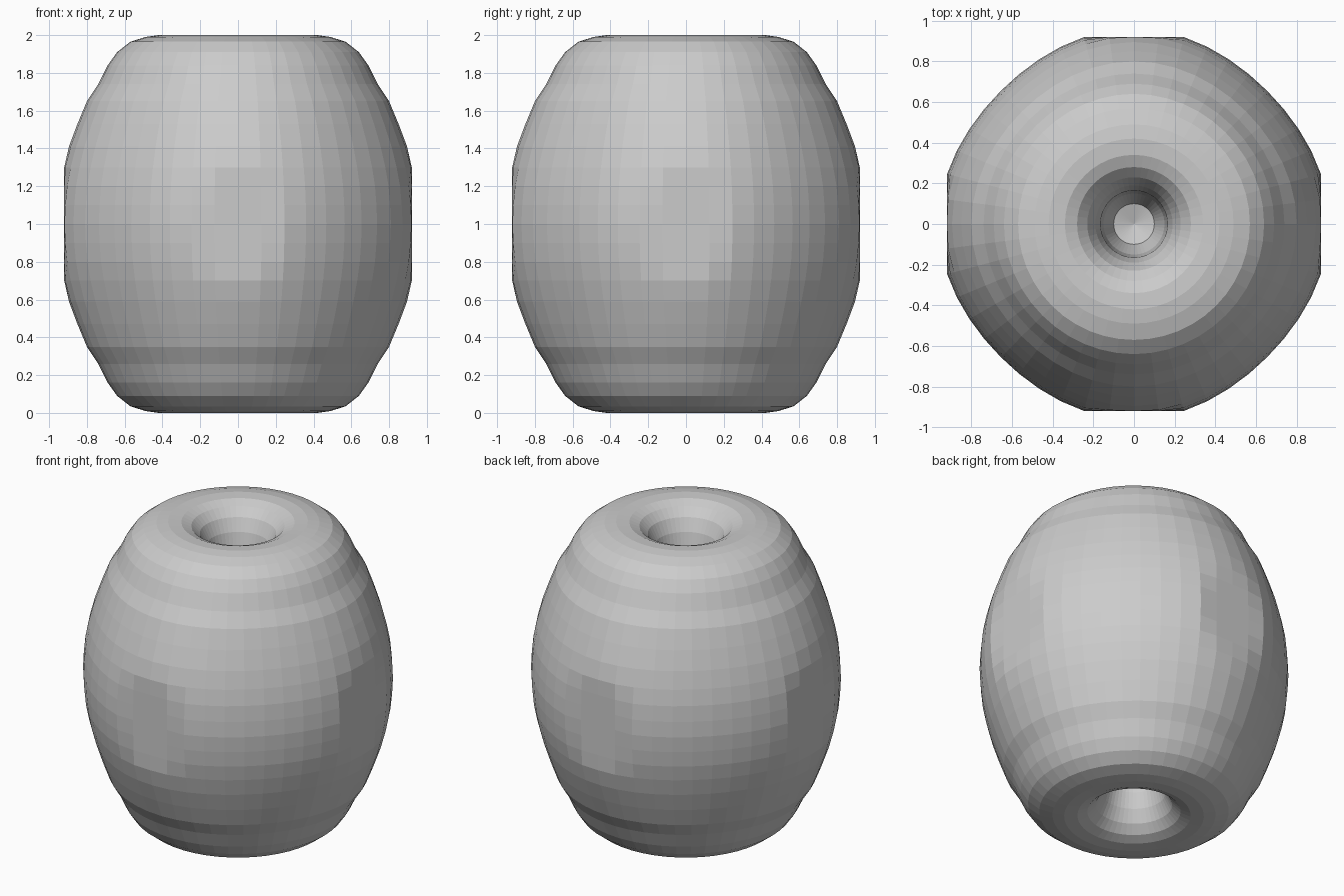
import bpy, bmesh, math

cube = bpy.data.objects.get("Cube")
if cube:
    bpy.data.objects.remove(cube, do_unlink=True)

SEGMENTS = 48
FLAT = 0.92  # distance of the four flattened sides from the axis

# Upper half of the bead outline (radius, height above the middle), outer wall to pit
OUTLINE = [(0.96, 0), (0.955, 0.1), (0.945, 0.2), (0.925, 0.3), (0.895, 0.41), (0.85, 0.53),
           (0.8, 0.65), (0.74, 0.74), (0.69, 0.84), (0.64, 0.91), (0.57, 0.965),
           (0.49, 0.99), (0.42, 1), (0.34, 0.995), (0.28, 0.97), (0.23, 0.92),
           (0.19, 0.84), (0.165, 0.74), (0.16, 0.6), (0.15, 0.45), (0.10, 0.3)]
PIT_FLOOR = 0.27


def ring_point(radius, height, angle):
    """Round section with four slight lobes, cut flat on each side."""
    weight = min(max((radius - 0.6) / 0.3, 0), 1)
    r = radius * (1 - 0.035 * weight * math.sin(2 * angle) ** 2)
    x, y = r * math.cos(angle), r * math.sin(angle)
    return (max(-FLAT, min(FLAT, x)), max(-FLAT, min(FLAT, y)), height + 1)


bm = bmesh.new()
profile = [(r, -h) for r, h in reversed(OUTLINE[1:])] + OUTLINE
rings = [[bm.verts.new(ring_point(r, h, math.tau * i / SEGMENTS)) for i in range(SEGMENTS)]
         for r, h in profile]

# Outer wall and both pit walls
for low, high in zip(rings, rings[1:]):
    for i in range(SEGMENTS):
        j = (i + 1) % SEGMENTS
        bm.faces.new((low[i], low[j], high[j], high[i]))

# Pit floors
for ring, side in ((rings[0], -1), (rings[-1], 1)):
    centre = bm.verts.new((0, 0, 1 + side * PIT_FLOOR))
    for i in range(SEGMENTS):
        bm.faces.new((ring[i], ring[(i + 1) % SEGMENTS], centre))
bmesh.ops.recalc_face_normals(bm, faces=bm.faces)

mesh = bpy.data.meshes.new("bead_body")
bm.to_mesh(mesh)
bm.free()
bead = bpy.data.objects.new("bead_body", mesh)
bpy.context.collection.objects.link(bead)

# Plain grey
grey = bpy.data.materials.new("plain_grey")
grey.use_nodes = True
colour = (0.6, 0.6, 0.6, 1)
grey.diffuse_color = colour
grey.node_tree.nodes["Principled BSDF"].inputs["Base Color"].default_value = colour
mesh.materials.append(grey)
